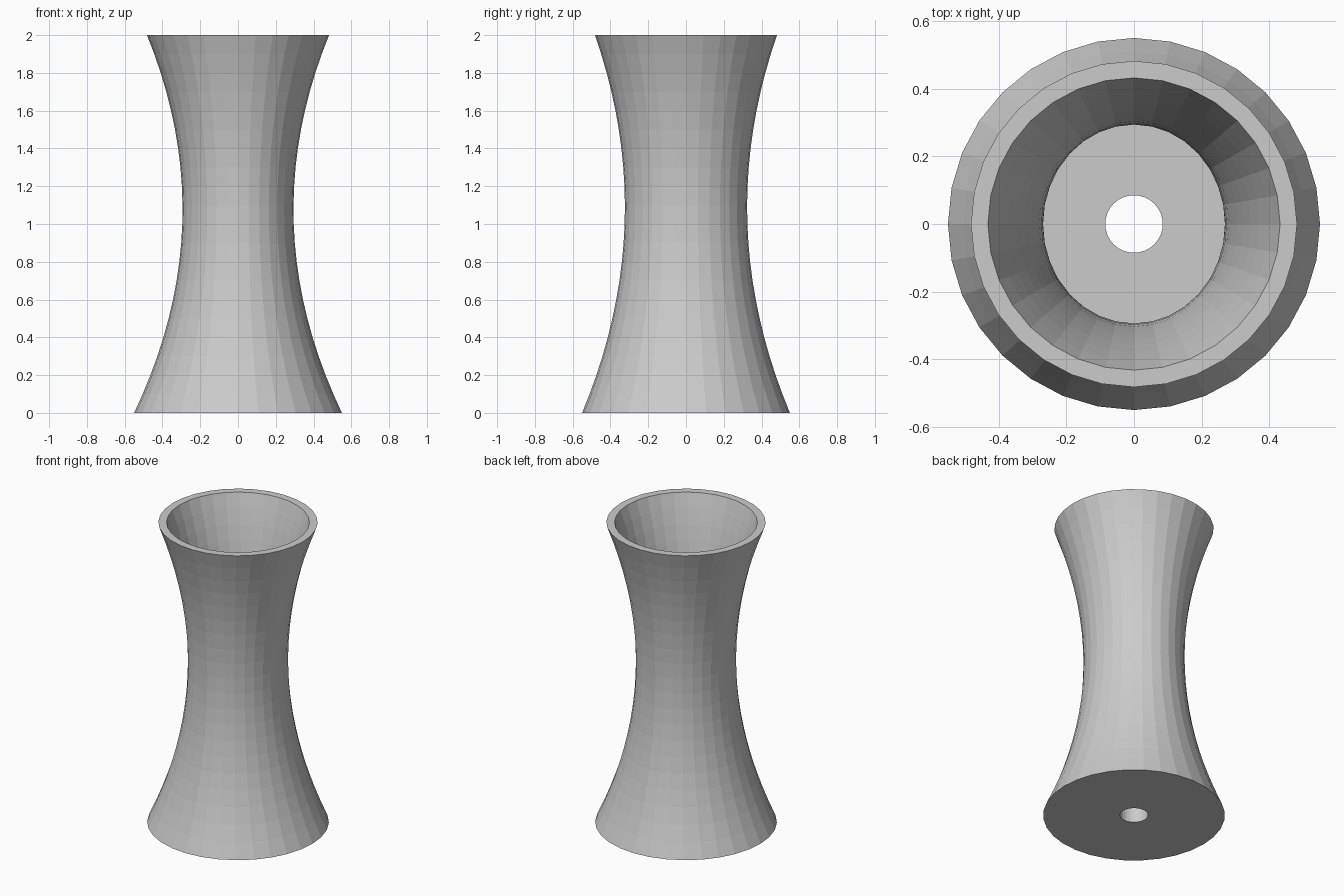
import bpy, bmesh, math

if "Cube" in bpy.data.objects:
    bpy.data.objects.remove(bpy.data.objects["Cube"])

SIDES, STEPS = 32, 20
HEIGHT, FLOOR, HOLE = 2.0, 0.1, 0.085


def curve(z, bottom, middle, top):
    """Quadratic through the radii at the base, mid height and rim."""
    t = z / HEIGHT
    return (bottom * (1 - t) * (1 - 2 * t) + middle * 4 * t * (1 - t)
            + top * t * (2 * t - 1))


# Cross-sections (x radius, y radius, z): up the outside, down the cavity
sections = [(HOLE, HOLE, 0.0)]
for i in range(STEPS + 1):
    z = HEIGHT * i / STEPS
    sections.append((curve(z, 0.55, 0.295, 0.482),
                     curve(z, 0.55, 0.325, 0.482), z))
for i in range(STEPS + 1):
    z = HEIGHT - (HEIGHT - FLOOR) * i / STEPS
    sections.append((curve(z, 0.495, 0.27, 0.432),
                     curve(z, 0.495, 0.295, 0.432), z))
sections.append((HOLE, HOLE, FLOOR))

# Hollow waisted body with a drain hole, skinned as one closed loop of rings
bm = bmesh.new()
rings = []
for rx, ry, z in sections:
    rings.append([bm.verts.new((rx * math.cos(math.tau * k / SIDES),
                                ry * math.sin(math.tau * k / SIDES), z))
                  for k in range(SIDES)])
for i, low in enumerate(rings):
    high = rings[(i + 1) % len(rings)]
    for k in range(SIDES):
        n = (k + 1) % SIDES
        bm.faces.new((low[k], low[n], high[n], high[k]))
bmesh.ops.recalc_face_normals(bm, faces=bm.faces)

mesh = bpy.data.meshes.new("waisted_vessel")
bm.to_mesh(mesh)
bm.free()
vessel = bpy.data.objects.new("waisted_vessel", mesh)
bpy.context.collection.objects.link(vessel)

# Plain grey finish
grey = bpy.data.materials.new("light_grey")
grey.diffuse_color = (0.6, 0.6, 0.6, 1.0)
grey.use_nodes = True
grey.node_tree.nodes["Principled BSDF"].inputs["Base Color"].default_value = grey.diffuse_color
mesh.materials.append(grey)
